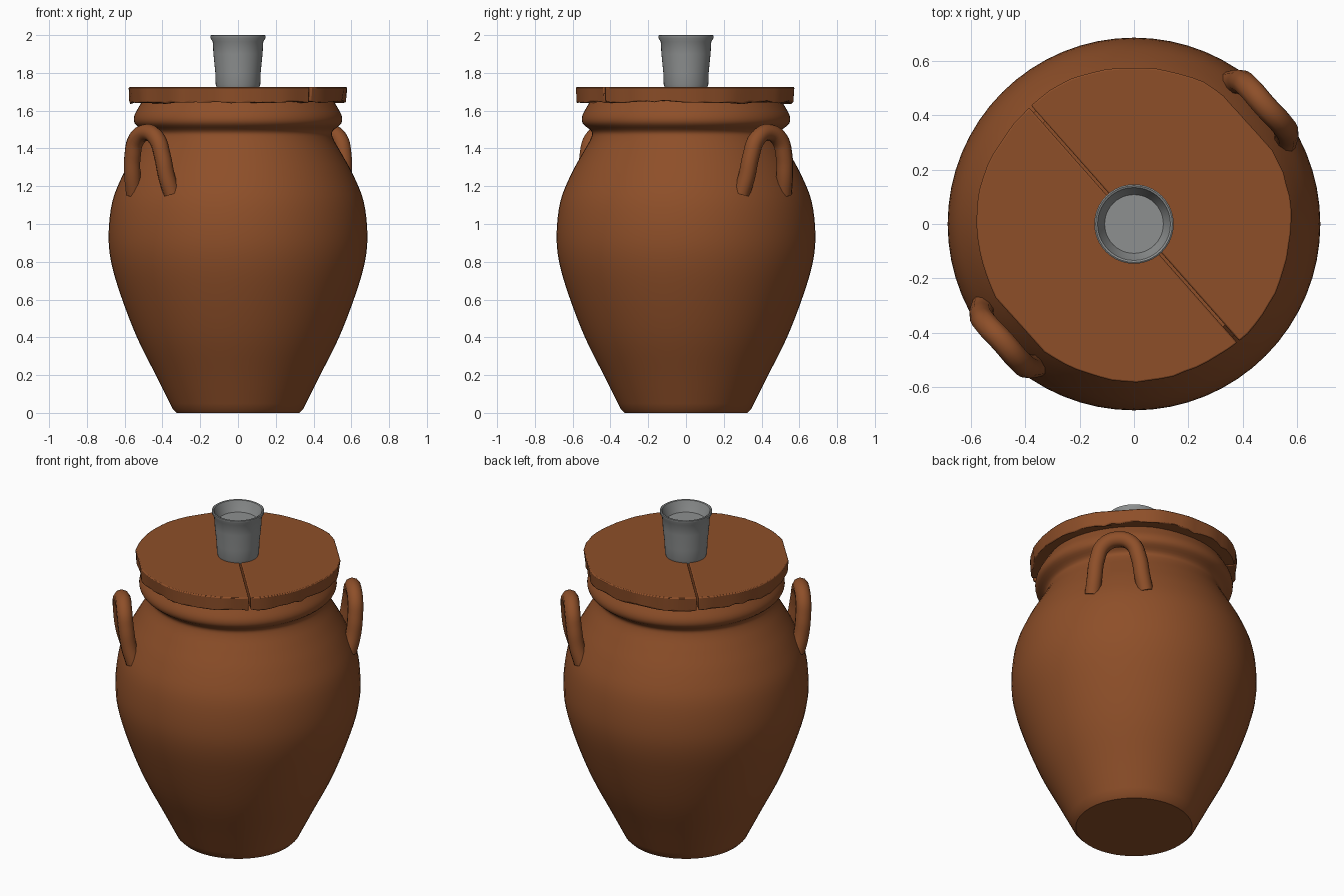
import bpy
import bmesh
import math
import random
from mathutils import Vector

random.seed(4)
cube = bpy.data.objects.get("Cube")
if cube:
    bpy.data.objects.remove(cube, do_unlink=True)


def material(name, colour):
    m = bpy.data.materials.new(name)
    m.use_nodes = True
    m.diffuse_color = colour
    bsdf = next(n for n in m.node_tree.nodes if n.type == 'BSDF_PRINCIPLED')
    bsdf.inputs["Base Color"].default_value = colour
    bsdf.inputs["Roughness"].default_value = 0.8
    return m


clay = material("terracotta", (0.27, 0.078, 0.022, 1))
grey = material("grey stoneware", (0.27, 0.28, 0.28, 1))


def activate(ob):
    bpy.ops.object.select_all(action='DESELECT')
    ob.select_set(True)
    bpy.context.view_layer.objects.active = ob


def add_object(name, bm, mat, angle=40):
    bmesh.ops.recalc_face_normals(bm, faces=bm.faces)
    me = bpy.data.meshes.new(name)
    bm.to_mesh(me)
    bm.free()
    me.materials.append(mat)
    ob = bpy.data.objects.new(name, me)
    bpy.context.collection.objects.link(ob)
    activate(ob)
    bpy.ops.object.shade_smooth_by_angle(angle=math.radians(angle))
    return ob


def lathe(name, profile, mat, steps=64):
    """Spin (radius, height) points that start and end on the axis."""
    bm = bmesh.new()
    verts = [bm.verts.new((r, 0, z)) for r, z in profile]
    edges = [bm.edges.new(pair) for pair in zip(verts, verts[1:])]
    bmesh.ops.spin(bm, geom=verts + edges, cent=(0, 0, 0), axis=(0, 0, 1),
                   angle=math.tau, steps=steps, use_duplicate=False)
    bmesh.ops.remove_doubles(bm, verts=bm.verts, dist=0.0005)
    return add_object(name, bm, mat)


def smooth_profile(points, sub=4):
    """Catmull-Rom curve through the profile points."""
    p = [Vector(q) for q in points]
    p = [p[0]] + p + [p[-1]]
    out = []
    for a, b, c, d in zip(p, p[1:], p[2:], p[3:]):
        for i in range(sub):
            t = i / sub
            out.append(tuple(0.5 * (2 * b + (c - a) * t
                                    + (2 * a - 5 * b + 4 * c - d) * t * t
                                    + (3 * b - a - 3 * c + d) * t ** 3)))
    return out + [tuple(points[-1])]


# Jar body with shoulder, neck and rolled rim
wall = [(0.345, 0.02), (0.43, 0.19), (0.535, 0.4), (0.62, 0.62),
        (0.672, 0.8), (0.685, 0.95), (0.665, 1.12), (0.61, 1.26),
        (0.55, 1.37), (0.505, 1.45), (0.5, 1.49), (0.545, 1.53),
        (0.55, 1.57), (0.525, 1.62), (0.5, 1.66)]
lathe("jar_body", [(0, 0), (0.325, 0)] + smooth_profile(wall) + [(0, 1.66)], clay)

# Lid split in two halves, flattened beside the handles
CRACK = math.radians(-48.5)
HANDLE = math.radians(42)


def lid_half(name, start):
    bm = bmesh.new()
    rings = {1.725: [], 1.645: []}
    n = 40
    across = Vector((math.cos(start + math.pi / 2), math.sin(start + math.pi / 2), 0))
    for i in range(n + 1):
        a = start + math.pi * i / n
        flat = 0.56 / max(abs(math.cos(a - HANDLE)), 0.1)
        wave = 0.003 * math.sin(7 * a) + random.uniform(-0.002, 0.002)
        for z, ring in rings.items():
            low = z < 1.7
            r = min(0.578 + wave, flat) - (random.uniform(0, 0.012) if low else 0)
            p = Vector((r * math.cos(a), r * math.sin(a), z))
            if low:
                p.z += random.uniform(-0.006, 0.006)
            # Keep a thin crack between the halves
            gap = 0.005 - p.dot(across)
            if gap > 0:
                p += across * gap
            ring.append(bm.verts.new(p))
    top, bottom = rings.values()
    bm.faces.new(top)
    bm.faces.new(bottom[::-1])
    for i in range(n + 1):
        j = (i + 1) % (n + 1)
        bm.faces.new((bottom[i], bottom[j], top[j], top[i]))
    ob = add_object(name, bm, clay)
    bevel = ob.modifiers.new("worn_edge", 'BEVEL')
    bevel.width = 0.006
    bevel.segments = 2
    bevel.limit_method = 'ANGLE'
    bevel.angle_limit = math.radians(50)


lid_half("lid_half_right", CRACK + math.pi)
lid_half("lid_half_left", CRACK)

# Cup standing on the lid
cup_profile = [(0, 1.715), (0.11, 1.715), (0.118, 1.74), (0.12, 1.8),
               (0.13, 1.9), (0.134, 1.965), (0.146, 1.985), (0.146, 1.997),
               (0.141, 2.0), (0.134, 1.997), (0.122, 1.965), (0.108, 1.935), (0, 1.935)]
lathe("cup", cup_profile, grey, 40)


# Looped side handles: (sideways, outward, height, thickness)
def handle(name, angle):
    half = [(0.15, 0.605, 1.16, 1.0), (0.135, 0.63, 1.25, 1.0),
            (0.118, 0.645, 1.36, 1.0), (0.08, 0.65, 1.45, 1.0)]
    path = half + [(0, 0.648, 1.485, 1.0)] + [(-s, o, z, t) for s, o, z, t in half[::-1]]
    cu = bpy.data.curves.new(name, 'CURVE')
    cu.dimensions = '3D'
    cu.bevel_depth = 0.045
    cu.bevel_resolution = 3
    cu.use_fill_caps = True
    cu.resolution_u = 5
    sp = cu.splines.new('BEZIER')
    sp.bezier_points.add(len(path) - 1)
    for bp, (s, o, z, t) in zip(sp.bezier_points, path):
        bp.co = (o, s, z)
        bp.radius = t
        bp.handle_left_type = bp.handle_right_type = 'AUTO'
    ob = bpy.data.objects.new(name, cu)
    bpy.context.collection.objects.link(ob)
    cu.materials.append(clay)
    ob.rotation_euler.z = angle
    activate(ob)
    bpy.ops.object.convert(target='MESH')
    bpy.ops.object.shade_smooth_by_angle(angle=math.radians(50))


handle("handle_left", HANDLE)
handle("handle_right", HANDLE + math.pi)
